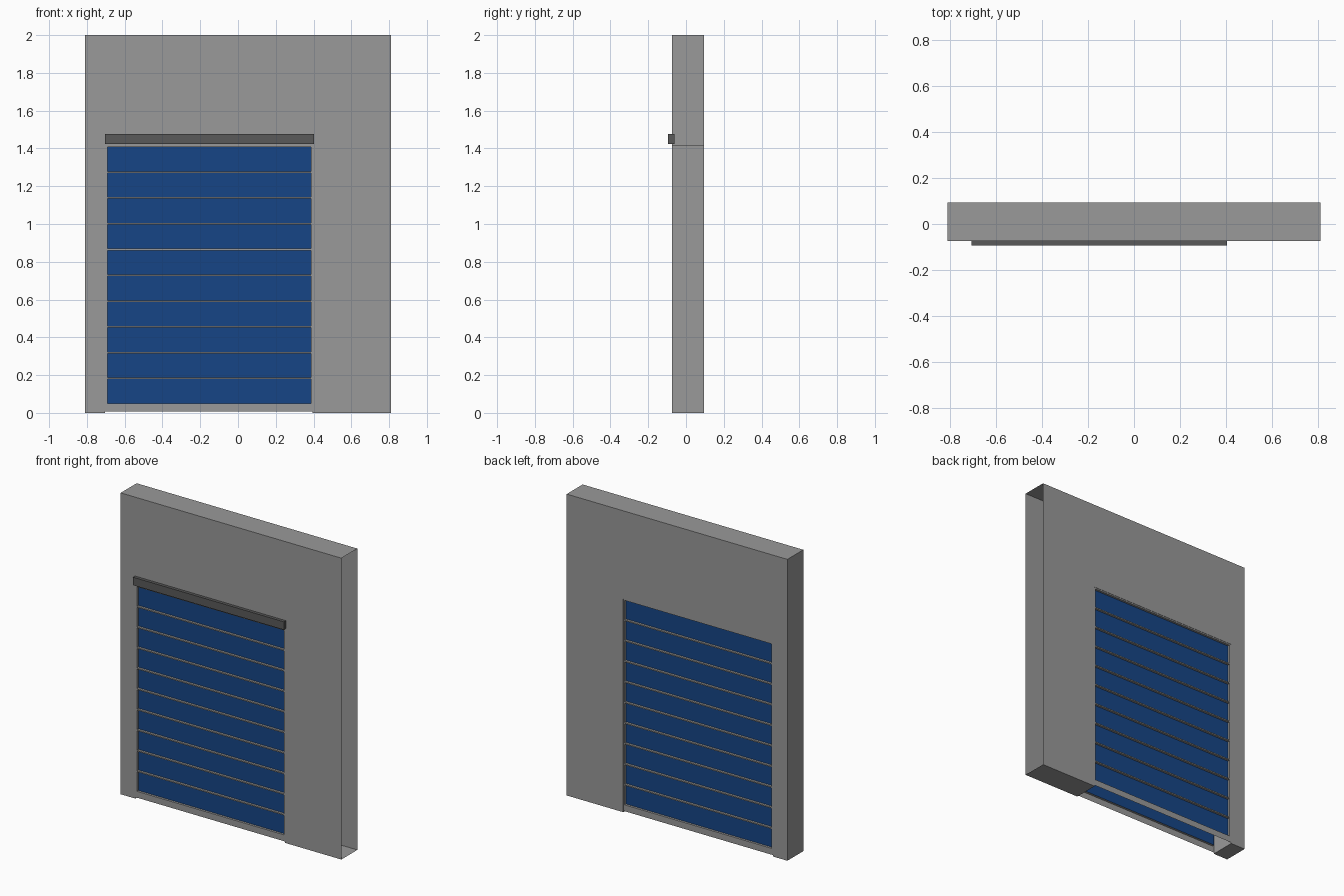
import bpy, bmesh

if "Cube" in bpy.data.objects:
    bpy.data.objects.remove(bpy.data.objects["Cube"])

FRONT, BACK = -0.073, 0.094          # wall faces in y
X0, X1, TOP = -0.703, 0.395, 1.416   # door opening


def make_object(name, bm, *materials):
    mesh = bpy.data.meshes.new(name)
    bm.to_mesh(mesh)
    bm.free()
    for m in materials:
        mesh.materials.append(m)
    ob = bpy.data.objects.new(name, mesh)
    bpy.context.collection.objects.link(ob)
    return ob


def material(name, color):
    m = bpy.data.materials.new(name)
    m.diffuse_color = color
    m.use_nodes = True
    m.node_tree.nodes["Principled BSDF"].inputs["Base Color"].default_value = m.diffuse_color
    return m


grey = material("wall_grey", (0.32, 0.32, 0.32, 1))
dark = material("dark_grey", (0.1, 0.1, 0.1, 1))
blue = material("door_blue", (0.008, 0.06, 0.24, 1))

# Hollow wall around the opening; its right end is open
outline = [(-0.81, 0), (X0, 0), (X0, TOP), (X1, TOP), (X1, 0),
           (0.81, 0), (0.81, 2), (-0.81, 2)]
bm = bmesh.new()
face = bm.faces.new([bm.verts.new((x, FRONT, z)) for x, z in outline])
ext = bmesh.ops.extrude_face_region(bm, geom=[face], use_keep_orig=True)
for v in ext["geom"]:
    if isinstance(v, bmesh.types.BMVert):
        v.co.y = BACK
bmesh.ops.recalc_face_normals(bm, faces=bm.faces)
open_end = [f for f in bm.faces if all(v.co.x > 0.8 for v in f.verts)]
bmesh.ops.delete(bm, geom=open_end, context='FACES_ONLY')
make_object("wall", bm, grey)


# Door skin: grey grid of rails with ten recessed blue panels
def door_skin(name, y, facing_back):
    xs = [X0, X0 + 0.011, X1 - 0.008, X1]
    pitch, gap, base = 0.1365, 0.008, 0.05
    zs = [0.008]
    for i in range(10):
        zs += [base + i * pitch, base + (i + 1) * pitch - gap]
    zs.append(TOP)
    bm = bmesh.new()
    grid = [[bm.verts.new((x, y, z)) for x in xs] for z in zs]
    panels = []
    for r in range(len(zs) - 1):
        for c in range(3):
            loop = [grid[r][c], grid[r][c + 1], grid[r + 1][c + 1], grid[r + 1][c]]
            f = bm.faces.new(loop[::-1] if facing_back else loop)
            if c == 1 and r % 2 == 1:
                panels.append(f)
    bm.normal_update()
    bmesh.ops.inset_individual(bm, faces=panels, thickness=0, depth=-0.015)
    for f in panels:
        f.material_index = 1
    make_object(name, bm, grey, blue)


door_skin("door_front", FRONT + 0.002, False)
door_skin("door_back", BACK - 0.002, True)

# Hood strip above the door
bm = bmesh.new()
bmesh.ops.create_cube(bm, size=1)
bmesh.ops.scale(bm, vec=(1.107, 0.034, 0.053), verts=bm.verts)
bmesh.ops.translate(bm, vec=(-0.151, -0.077, 1.45), verts=bm.verts)
make_object("door_hood", bm, dark)
